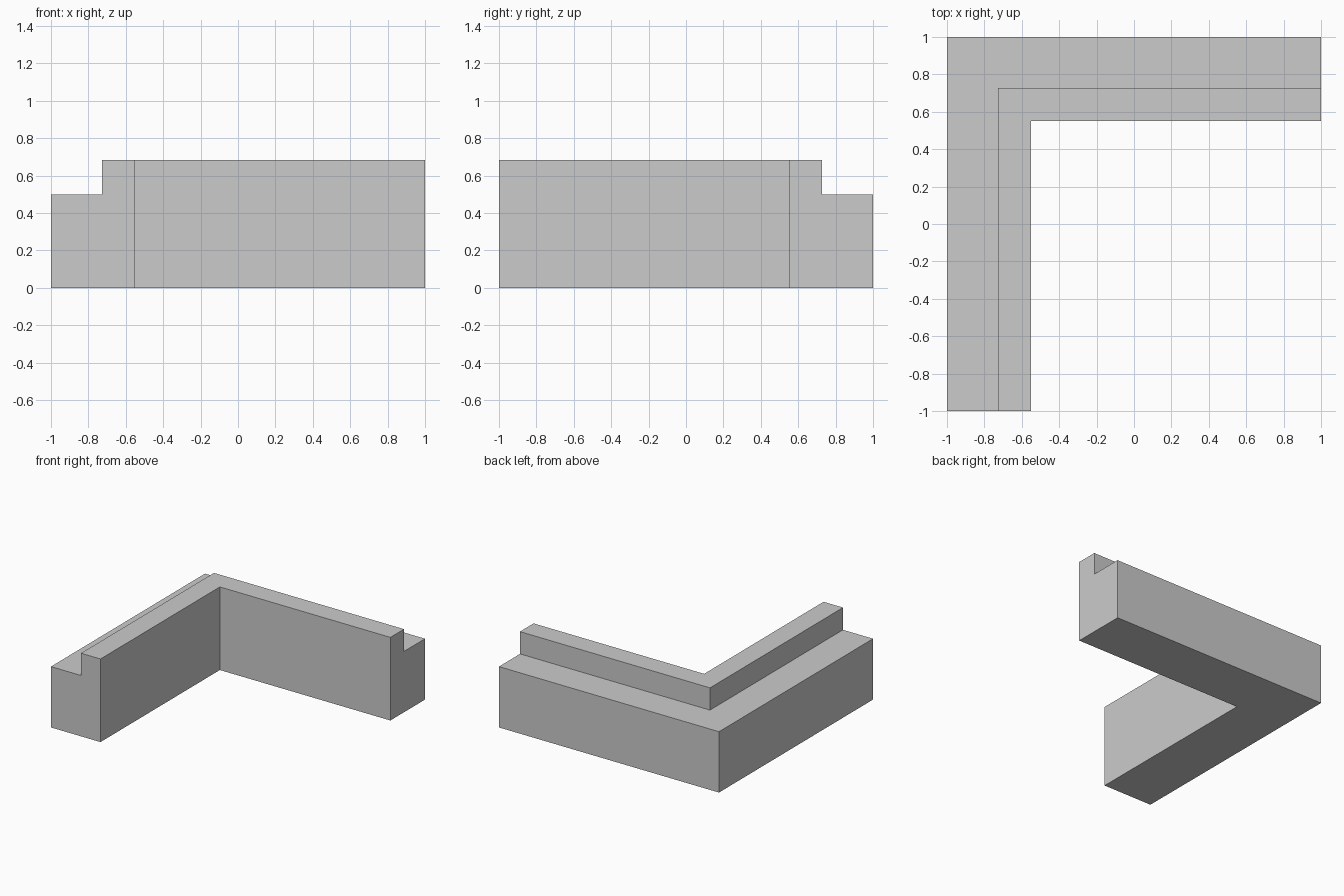
import bpy, bmesh

if "Cube" in bpy.data.objects:
    bpy.data.objects.remove(bpy.data.objects["Cube"])

# Stepped wall cross-section: (distance inward from the outer face, height)
STEP, THICK = 0.273, 0.45
LOW, HIGH = 0.5, 0.683
profile = [(0, 0), (THICK, 0), (THICK, HIGH), (STEP, HIGH), (STEP, LOW), (0, LOW)]


def add_mitred_corner(name, section):
    """Sweep a section around an L: right end, mitred corner, front end."""
    bm = bmesh.new()
    rings = [
        [bm.verts.new((1, 1 - d, z)) for d, z in section],
        [bm.verts.new((-1 + d, 1 - d, z)) for d, z in section],
        [bm.verts.new((-1 + d, -1, z)) for d, z in section],
    ]
    n = len(section)
    for a, b in zip(rings, rings[1:]):
        for i in range(n):
            j = (i + 1) % n
            bm.faces.new((a[i], a[j], b[j], b[i]))
    # Cap both open ends
    bm.faces.new(rings[0])
    bm.faces.new(rings[-1])
    bmesh.ops.recalc_face_normals(bm, faces=bm.faces)
    mesh = bpy.data.meshes.new(name)
    bm.to_mesh(mesh)
    bm.free()
    obj = bpy.data.objects.new(name, mesh)
    bpy.context.collection.objects.link(obj)
    return obj


# Corner wall with a ledge along its outer side
add_mitred_corner("corner_wall", profile)
